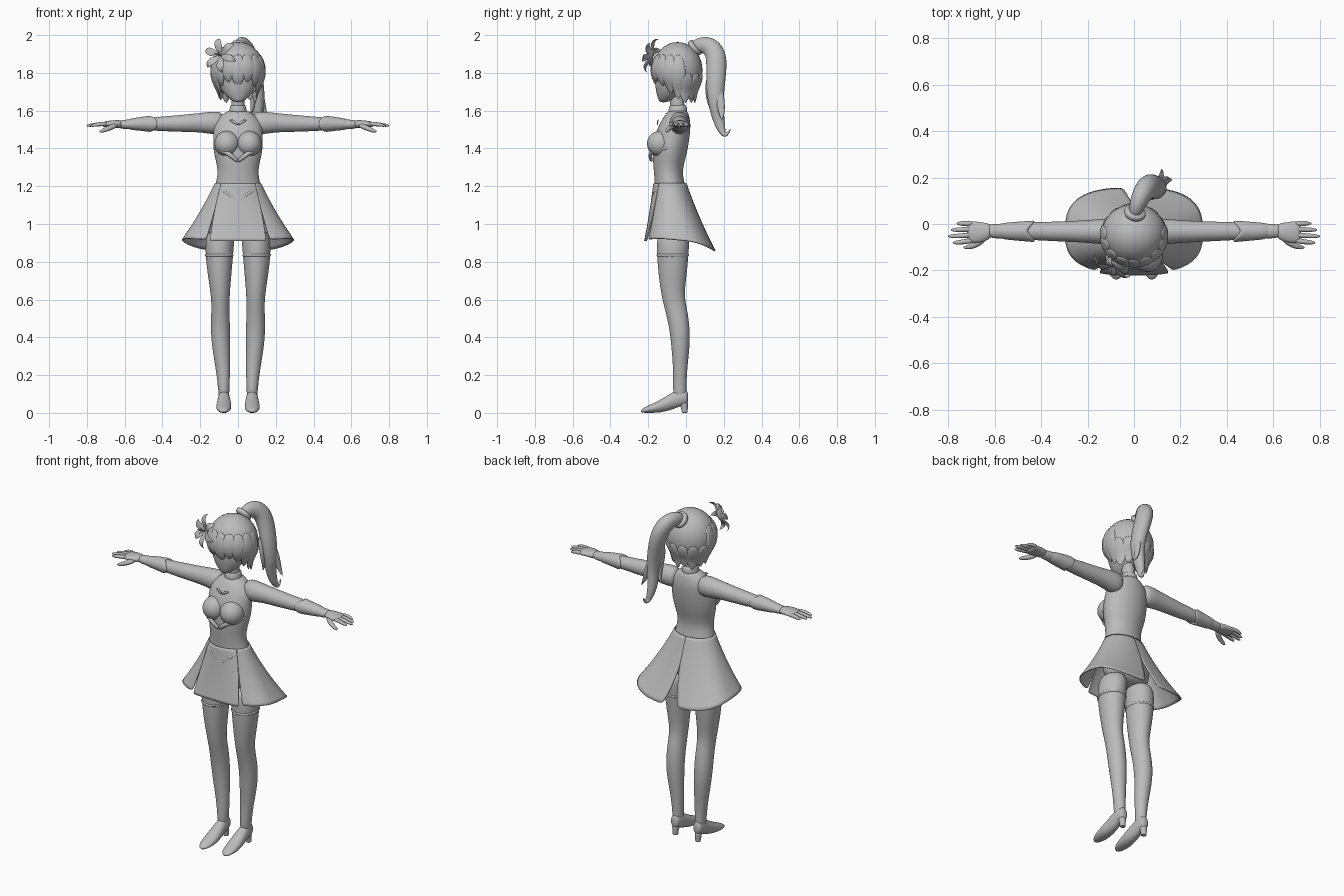
import bpy
import bmesh
from math import sin, cos, pi, radians
from mathutils import Vector

cube = bpy.data.objects.get("Cube")
if cube:
    bpy.data.objects.remove(cube)

grey = bpy.data.materials.new("plain_grey")
grey.use_nodes = True
grey.diffuse_color = (.5, .5, .5, 1)
grey.node_tree.nodes["Principled BSDF"].inputs["Base Color"].default_value = grey.diffuse_color
SIDES = (("left", 1), ("right", -1))
SEGMENTS = 16


def finish(name, bm, levels=2):
    """Turn a bmesh into a smooth, subdivided object."""
    bmesh.ops.recalc_face_normals(bm, faces=bm.faces)
    mesh = bpy.data.meshes.new(name)
    bm.to_mesh(mesh)
    bm.free()
    mesh.materials.append(grey)
    mesh.shade_smooth()
    obj = bpy.data.objects.new(name, mesh)
    bpy.context.collection.objects.link(obj)
    if levels:
        obj.modifiers.new("smooth", "SUBSURF").levels = levels
        obj.modifiers["smooth"].render_levels = levels
    return obj


def skin(name, rings, closed=True, levels=2):
    """Join rings of points with quads; closed rings get end caps."""
    bm = bmesh.new()
    rows = [[bm.verts.new(p) for p in ring] for ring in rings]
    count = len(rows[0])
    for low, high in zip(rows, rows[1:]):
        for i in range(count if closed else count - 1):
            j = (i + 1) % count
            bm.faces.new((low[i], low[j], high[j], high[i]))
    if closed:
        bm.faces.new(rows[0])
        bm.faces.new(rows[-1])
    return finish(name, bm, levels)


def loft(name, axis, rows, flip=1):
    """Oval sections along an axis; a row is position, then both spans."""
    rings = []
    for t, a0, a1, b0, b1 in rows:
        ring = []
        for i in range(SEGMENTS):
            ang = 2 * pi * i / SEGMENTS
            a = (a0 + a1) / 2 + (a1 - a0) * .513 * cos(ang)
            b = (b0 + b1) / 2 + (b1 - b0) * .513 * sin(ang)
            x, y, z = {"x": (t, a, b), "y": (a, t, b), "z": (a, b, t)}[axis]
            ring.append((x * flip, y, z))
        rings.append(ring)
    return skin(name, rings)


def upright(name, rows):
    """Centred vertical loft from height, half width, front and back."""
    return loft(name, "z", [(z, -w, w, f, b) for z, w, f, b in rows])


def sweep(name, points, radii, facing=(0, 0, 1), flat=1, flip=1, sides=8):
    """Tapered strand through points, thin along the facing direction."""
    pts = [Vector((p[0] * flip, p[1], p[2])) for p in points]
    rings = []
    for i, p in enumerate(pts):
        along = pts[min(i + 1, len(pts) - 1)] - pts[max(i - 1, 0)]
        wide = along.cross(Vector(facing)).normalized()
        thin = wide.cross(along).normalized() * flat
        angles = [2 * pi * k / sides for k in range(sides)]
        rings.append([p + (wide * cos(a) + thin * sin(a)) * radii[i] * 1.08 for a in angles])
    return skin(name, rings)


def ball(name, centre, size):
    bm = bmesh.new()
    bmesh.ops.create_uvsphere(bm, u_segments=32, v_segments=20, radius=1)
    for v in bm.verts:
        v.co = Vector(centre) + v.co * Vector(size)
    return finish(name, bm, 0)


# Torso, neck and collar
upright("torso", [(1.605, .04, -.085, .005), (1.58, .09, -.11, .015), (1.53, .13, -.14, .025),
                  (1.47, .13, -.165, .02), (1.4, .132, -.175, .01), (1.34, .118, -.175, -.005),
                  (1.28, .105, -.17, -.02), (1.22, .115, -.165, -.01), (1.14, .135, -.165, .01),
                  (1.04, .155, -.165, .025), (.94, .13, -.14, .01)])
upright("neck", [(1.72, .036, -.095, -.02), (1.64, .034, -.08, -.01), (1.57, .04, -.09, 0)])
upright("collar", [(1.635, .043, -.088, .002), (1.61, .042, -.09, .004), (1.58, .055, -.1, .01)])

# Head and hair cap, opened in front of the face
upright("face", [(1.643, .018, -.14, -.1), (1.668, .055, -.15, -.05), (1.71, .09, -.16, -.01),
                 (1.78, .112, -.168, .03), (1.87, .1, -.15, .04), (1.92, .06, -.1, 0)])
HEAD = Vector((0, -.045, 1.815))
HEAD_SIZE = Vector((.14, .132, .148))
cap = ball("hair_cap", HEAD, HEAD_SIZE)
bm = bmesh.new()
bm.from_mesh(cap.data)
hidden = [f for f in bm.faces if f.calc_center_median().z < (1.78 if f.calc_center_median().y < -.08 else 1.69)]
bmesh.ops.delete(bm, geom=hidden, context="FACES")
bm.to_mesh(cap.data)
bm.free()


def lock(name, degrees, top, tip, width):
    """Flat pointed lock lying on the hair cap, zero degrees at the front."""
    ang = radians(degrees)
    out = Vector((sin(ang), -cos(ang), 0))
    points = []
    for t in (0, .3, .6, .85, 1):
        z = top + (tip - top) * t
        rise = max(-.7, (z - HEAD.z) / HEAD_SIZE.z)
        reach = (1 - min(.98, rise * rise)) ** .5
        spot = HEAD + Vector((out.x * HEAD_SIZE.x, out.y * HEAD_SIZE.y, 0)) * reach
        points.append((spot.x, spot.y, z))
    return sweep(name, points, [width * k for k in (.5, 1, 1, .6, .08)], out, .35)


for i, tip in enumerate((1.66, 1.69, 1.73, 1.75, 1.72, 1.75, 1.73, 1.69, 1.66)):
    lock(f"bang_lock_{i}", -92 + 23 * i, 1.9, tip, .04)
for i in range(6):
    lock(f"nape_lock_{i}", 115 + 26 * i, 1.8, 1.64 + .015 * (i % 2), .038)

# Ponytail with a tie and loose wisps
sweep("ponytail", [(0, .03, 1.925), (.01, .07, 1.95), (.03, .12, 1.948), (.055, .16, 1.905),
                   (.08, .162, 1.82), (.1, .155, 1.73), (.11, .158, 1.64), (.1, .17, 1.56),
                   (.11, .19, 1.49), (.12, .21, 1.46), (.12, .238, 1.505)],
      [.03, .042, .054, .058, .055, .05, .042, .033, .022, .014, .003], (1, 0, .1), .8)
sweep("ponytail_wisp_inner", [(.06, .14, 1.8), (.08, .125, 1.7), (.08, .14, 1.61), (.06, .15, 1.57)],
      [.03, .03, .018, .002], (1, 0, 0), .6)
sweep("ponytail_wisp_outer", [(.1, .17, 1.75), (.13, .18, 1.66), (.14, .19, 1.59), (.165, .19, 1.55)],
      [.02, .025, .018, .002], (1, 0, 0), .6)
sweep("hair_tie", [(0, .035, 1.92), (.004, .05, 1.935), (.008, .062, 1.945)], [.045, .05, .045])

# Flower at the temple: curled petals around stamens
centre = Vector((-.09, -.172, 1.89))
normal = Vector((-.4, -.85, .25)).normalized()
across = normal.cross(Vector((0, 0, 1))).normalized()
up = across.cross(normal)
for i in range(6):
    ang = pi * i / 3 + .3
    ray = across * cos(ang) + up * sin(ang)
    path = [centre + ray * r + normal * h for r, h in ((0, 0), (.035, .018), (.065, .03), (.088, .02), (.095, 0))]
    sweep(f"petal_{i}", path, (.006, .02, .022, .012, .002), normal, .2)
for i in range(3):
    ray = across * cos(i * 2.1) + up * sin(i * 2.1)
    sweep(f"stamen_{i}", [centre, centre + normal * .03, centre + normal * .05 + ray * .02], (.004, .003, .005), up + across)


# Skirt: front panel and two side panels, split by slits
def skirt_panel(name, start, end, hem, spread=1):
    """Flared cloth whose start and end angles depend on how far down it is."""
    rings = []
    for k in range(11):
        t = k / 10
        flare = .8 * t + .2 * t * t
        power = 1 - .3 * t
        ring = []
        for j in range(25):
            ang = radians(start(t) + (end(t) - start(t)) * j / 24)
            c, s = cos(ang), sin(ang)
            wide = .12 + .175 * flare
            deep = .085 + (.105 if s > 0 else .09) * flare
            x = wide * abs(c) ** power * (1 if c > 0 else -1)
            y = deep * abs(s) ** power * (1 if s > 0 else -1) * (1 + (spread - 1) * t)
            ring.append((x, y - .085 + .05 * flare, 1.215 + (hem(ang) - 1.215) * t))
        rings.append(ring)
    panel = skin(name, rings, False, 1)
    cloth = panel.modifiers.new("cloth", "SOLIDIFY")
    cloth.thickness = .006
    cloth.offset = 0


def slit(t):
    return 48 - 26 * t


def gap(t):
    return max(0, t - .45) * 8


skirt_panel("skirt_front", lambda t: -90 - slit(t), lambda t: -90 + slit(t), lambda a: .91, 1.05)
for side, s in SIDES:
    skirt_panel(f"skirt_{side}", lambda t: -90 + s * (slit(t) + gap(t)),
                lambda t: -90 + s * (180 - gap(t)),
                lambda a: .885 - .03 * sin(a) + .03 * cos(a) ** 2)

for side, s in SIDES:
    # Bust and bodice trim
    ball(f"{side}_bust", (s * .058, -.138, 1.425), (.066, .068, .068))
    sweep(f"{side}_bodice_trim", [(.128, -.09, 1.4), (.1, -.165, 1.4), (.055, -.19, 1.375), (.02, -.188, 1.35),
                                  (0, -.182, 1.33)], (.008, .011, .013, .012, .008), (0, -1, 0), .8, s)
    sweep(f"{side}_chest_bow", [(0, -.15, 1.525), (.025, -.152, 1.545), (.045, -.145, 1.55)],
          (.005, .01, .002), (0, -1, 0), .4, s)
    sweep(f"{side}_waist_trim", [(.122, -.085, 1.215), (.1, -.147, 1.195), (.055, -.175, 1.16), (0, -.183, 1.12)],
          (.007, .008, .008, .006), (0, -1, 0), .7, s)

    # Arm, flared cuff and hand
    loft(f"{side}_arm", "x", [(.07, -.085, .02, 1.475, 1.595), (.14, -.088, .022, 1.475, 1.595),
                              (.2, -.08, .016, 1.487, 1.587), (.32, -.075, .01, 1.488, 1.575),
                              (.45, -.068, .008, 1.495, 1.565), (.58, -.062, 0, 1.502, 1.552),
                              (.64, -.06, 0, 1.505, 1.55)], s)
    cuff = loft(f"{side}_cuff", "x", [(.44, -.077, .014, 1.488, 1.572), (.45, -.078, .015, 1.487, 1.574),
                                      (.52, -.07, .008, 1.495, 1.565), (.6, -.062, .002, 1.5, 1.554)], s)
    for v in cuff.data.vertices:
        if abs(v.co.x) < .46:
            v.co.x += s * (.025 - abs(v.co.y + .03) * .9)
    loft(f"{side}_palm", "x", [(.61, -.06, 0, 1.505, 1.55), (.65, -.078, .006, 1.51, 1.55),
                               (.69, -.082, .012, 1.512, 1.546), (.72, -.08, .01, 1.512, 1.54)], s)
    for i, tip in enumerate((.765, .79, .802, .782)):
        y = .002 - .024 * i
        sweep(f"{side}_finger_{i}", [(.69, y, 1.53), (.735, y * 1.1, 1.529), (tip - .015, y * 1.15, 1.522),
                                     (tip, y * 1.15, 1.52)], (.012, .011, .009, .003), flip=s)
    sweep(f"{side}_thumb", [(.64, -.06, 1.525), (.68, -.09, 1.508), (.715, -.1, 1.494), (.735, -.102, 1.488)],
          (.014, .014, .011, .004), flip=s)

    # Leg with stocking top
    loft(f"{side}_leg", "z", [(.98, .015, .16, -.15, .02), (.88, .022, .176, -.155, .016), (.75, .034, .163, -.148, .006),
                              (.62, .045, .142, -.13, -.012), (.55, .045, .14, -.112, .006), (.45, .043, .145, -.087, .02),
                              (.35, .043, .138, -.077, .02), (.22, .042, .115, -.066, .004), (.12, .046, .104, -.07, .002),
                              (.06, .048, .1, -.06, .002)], s)
    loft(f"{side}_stocking_top", "z", [(.845, .025, .174, -.155, .014), (.835, .023, .175, -.157, .016),
                                       (.82, .027, .173, -.155, .014)], s)

    # Shoe and heel
    loft(f"{side}_shoe", "y", [(-.24, .065, .088, .002, .016), (-.215, .045, .108, 0, .032), (-.16, .034, .117, 0, .056),
                               (-.1, .037, .112, .008, .09), (-.05, .043, .106, .028, .122), (-.005, .046, .103, .042, .125),
                               (.012, .055, .094, .048, .11)], s)
    loft(f"{side}_heel", "z", [(0, .06, .09, -.022, .008), (.004, .06, .09, -.022, .008),
                               (.03, .058, .092, -.026, .01), (.065, .052, .098, -.04, .012)], s)
